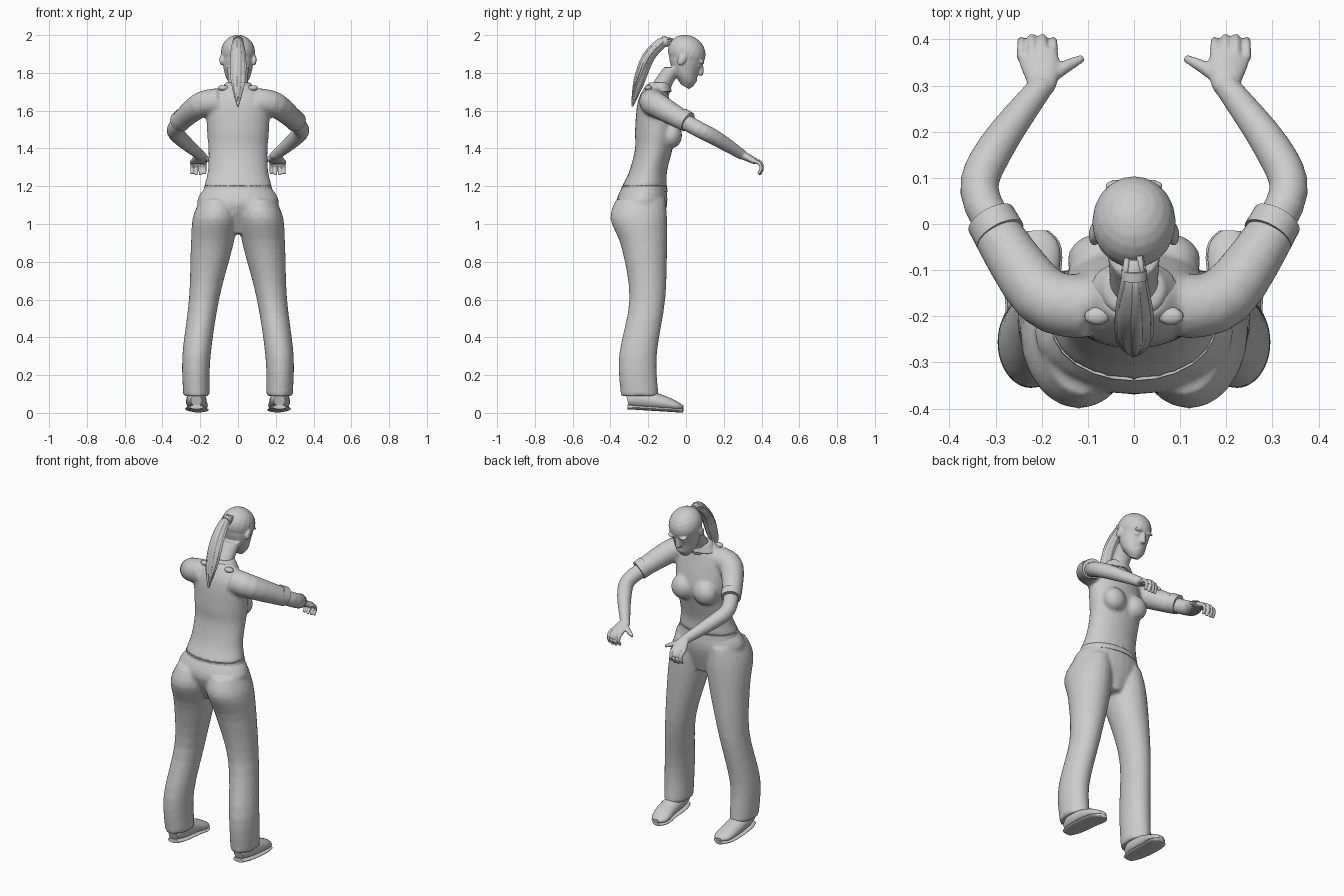
import bpy, bmesh, math
from mathutils import Vector, Matrix

cube = bpy.data.objects.get("Cube")
if cube:
    bpy.data.objects.remove(cube, do_unlink=True)

grey = bpy.data.materials.new("light grey")
grey.use_nodes = True
tone = (0.6, 0.6, 0.6, 1)
grey.diffuse_color = tone
grey.node_tree.nodes["Principled BSDF"].inputs["Base Color"].default_value = tone

RIGHT, AHEAD, UP = Matrix.Identity(3)
SIDES = {1: "left", -1: "right"}


def spline(rows, steps=4):
    """Smooth in-between rows of x, y, z, half width and half depth."""
    # A row without a depth is round
    rows = [Vector((*row, row[-1])[:5]) for row in rows]
    result = []
    for i, (start, end) in enumerate(zip(rows, rows[1:])):
        leave = (end - rows[max(i - 1, 0)]) / 2
        arrive = (rows[min(i + 2, len(rows) - 1)] - start) / 2
        for step in range(steps):
            t = step / steps
            ease = t * t * (3 - 2 * t)
            bend = leave * (t * (1 - t) ** 2) - arrive * (t * t * (1 - t))
            result.append(start.lerp(end, ease) + bend)
    return result + [rows[-1]]


def loft(bm, rows, side=1, level=False, matrix=Matrix(), segments=24):
    """Skin oval rings along a path; level rings stay horizontal."""
    rows = spline(rows)
    rings = []
    for i, row in enumerate(rows):
        centre = Vector(row[:3])
        across, through = RIGHT, AHEAD
        if not level:
            following, previous = rows[min(i + 1, len(rows) - 1)], rows[max(i - 1, 0)]
            travel = Vector((following - previous)[:3]).normalized()
            flat = travel.cross(UP)
            across = flat.normalized() if flat.length > 0.05 else RIGHT
            through = across.cross(travel)
        ring = []
        for k in range(segments):
            angle = math.tau * k / segments
            point = centre + across * row[3] * math.cos(angle) + through * row[4] * math.sin(angle)
            point.x *= side
            ring.append(bm.verts.new(matrix @ point))
        rings.append(ring)
    for lower, upper in zip(rings, rings[1:]):
        for k in range(segments):
            bm.faces.new((lower[k - 1], lower[k], upper[k], upper[k - 1]))
    bm.faces.new(rings[0])
    bm.faces.new(rings[-1])


def ball(bm, centre, radii, matrix=Matrix()):
    place = matrix @ Matrix.Translation(centre) @ Matrix.Diagonal((*radii, 1))
    bmesh.ops.create_uvsphere(bm, u_segments=20, v_segments=12, radius=1, matrix=place)


def finish(bm, name, voxel=0, relax=4):
    """Make the object; a voxel size melts its overlapping pieces together."""
    bmesh.ops.recalc_face_normals(bm, faces=bm.faces)
    mesh = bpy.data.meshes.new(name)
    bm.to_mesh(mesh)
    bm.free()
    mesh.materials.append(grey)
    part = bpy.data.objects.new(name, mesh)
    bpy.context.collection.objects.link(part)
    bpy.ops.object.select_all(action="DESELECT")
    part.select_set(True)
    bpy.context.view_layer.objects.active = part
    if voxel:
        melt = part.modifiers.new("melt", "REMESH")
        melt.mode = "VOXEL"
        melt.voxel_size = voxel
        melt.use_smooth_shade = True
        soften = part.modifiers.new("soften", "SMOOTH")
        soften.iterations = relax
    else:
        bpy.ops.object.shade_smooth_by_angle(angle=math.radians(45))


# Shirt: trunk, bust and short sleeves
bm = bmesh.new()
loft(bm, [(0, -.22, 1.2, .18, .12), (0, -.2, 1.28, .16, .1), (0, -.17, 1.4, .157, .1),
          (0, -.16, 1.5, .165, .11), (0, -.17, 1.65, .16, .085),
          (0, -.16, 1.74, .07, .05)], level=True)
for side in SIDES:
    ball(bm, (side * .075, -.08, 1.47), (.07, .06, .07))
    loft(bm, [(.1, -.18, 1.65, .07), (.2, -.155, 1.63, .067), (.31, 0, 1.54, .052)], side)
finish(bm, "shirt", voxel=.01, relax=6)

# Collar with two folded points behind
bm = bmesh.new()
loft(bm, [(0, -.15, 1.7, .1, .075), (0, -.14, 1.75, .065, .055)], level=True)
for side in SIDES:
    ball(bm, (side * .08, -.2, 1.72), (.03, .02, .015))
finish(bm, "collar", voxel=.007, relax=2)

# Trousers: hips and two legs
bm = bmesh.new()
loft(bm, [(0, -.22, 1.2, .17, .115), (0, -.235, 1.1, .215, .135),
          (0, -.22, .95, .08, .08)], level=True)
for side in SIDES:
    loft(bm, [(.11, -.24, 1.13, .09, .13), (.12, -.25, 1.03, .12, .15),
              (.14, -.22, .87, .11, .12), (.18, -.205, .6, .08, .095),
              (.22, -.255, .3, .075, .1), (.22, -.245, .09, .07, .1)], side, level=True)
finish(bm, "trousers", voxel=.01)

# Waistband
bm = bmesh.new()
loft(bm, [(0, -.22, 1.17, .185, .122), (0, -.22, 1.2, .178, .12)], level=True)
finish(bm, "waistband")

for side, label in SIDES.items():
    # Sleeve cuff
    bm = bmesh.new()
    loft(bm, [(.29, -.025, 1.56, .056), (.31, .01, 1.54, .055)], side)
    finish(bm, label + "_sleeve_cuff")

    # Shoe, and a thin sole following its outline
    shoe = [(.22, -.31, .065, .03, .03), (.22, -.25, .075, .05, .05),
            (.22, -.13, .055, .055, .04), (.21, -.05, .035, .05, .025),
            (.21, -.015, .03, .02, .01)]
    bm = bmesh.new()
    loft(bm, shoe, side)
    finish(bm, label + "_shoe")
    bm = bmesh.new()
    loft(bm, [(x, y, .012 - y / 16, width + .004, .012) for x, y, z, width, height in shoe], side)
    finish(bm, label + "_shoe_sole")

    # Bare arm, palm and thumb
    bm = bmesh.new()
    loft(bm, [(.28, -.04, 1.56, .042), (.335, .07, 1.5, .042),
              (.3, .165, 1.45, .04), (.2, .3, 1.365, .027)], side)
    loft(bm, [(.2, .29, 1.37, .027, .024), (.2, .33, 1.35, .04, .02),
              (.21, .37, 1.33, .044, .016)], side)
    loft(bm, [(.185, .315, 1.355, .014), (.15, .34, 1.34, .014), (.11, .36, 1.325, .008)], side)
    # Four fingers curling down along an arc
    for finger in range(4):
        x = .175 + finger * .023
        reach = .045 if finger in (1, 2) else .038
        curl = [(x, .36 + reach * math.sin(bend), 1.295 + reach * math.cos(bend), .011 - bend / 800)
                for bend in (0, .8, 1.6, 2.5)]
        loft(bm, curl, side, segments=12)
    finish(bm, label + "_arm", voxel=.005, relax=2)

# Head bowed forward: skull, jaw, neck, nose and lips
bow = Matrix.Translation((0, 0, 1.885)) @ Matrix.Rotation(math.radians(-30), 4, "X")
bm = bmesh.new()
ball(bm, (0, -.008, .022), (.091, .103, .09), bow)
loft(bm, [(0, .075, -.14, .025), (0, .045, -.1, .062, .068), (0, .01, -.04, .08, .09),
          (0, 0, .03, .085, .095)], level=True, matrix=bow)
loft(bm, [(0, -.15, 1.68, .06), (0, -.12, 1.75, .053), (0, -.06, 1.83, .057)], level=True)
loft(bm, [(0, .09, .01, .01), (0, .11, -.036, .016), (0, .1, -.05, .01)], level=True, matrix=bow)
ball(bm, (0, .1, -.083), (.026, .015, .011), bow)
# Brows, eyelids and ears
for side in SIDES:
    ball(bm, (side * .036, .085, .018), (.028, .016, .009), bow)
    ball(bm, (side * .035, .08, -.008), (.017, .013, .008), bow)
    ball(bm, (side * .087, -.012, -.025), (.011, .022, .032), bow)
finish(bm, "head", voxel=.005)

# Ponytail: a thick lock with thin strands over it
tail = [(0, -.08, 1.965, .02, .02), (0, -.125, 1.96, .026, .024), (0, -.2, 1.88, .038, .027),
        (0, -.25, 1.75, .034, .024), (0, -.285, 1.63, .004, .004)]
bm = bmesh.new()
loft(bm, tail)
strands = 9
for strand in range(strands):
    angle = math.tau * strand / strands
    lift = math.sin(strand * 2) / 80
    loft(bm, [(math.cos(angle) * width * .8, y + math.sin(angle) * depth * .8, z + lift,
               width / 3, depth / 3) for x, y, z, width, depth in tail], segments=8)
finish(bm, "ponytail")

# Hair tie at the crown
bm = bmesh.new()
loft(bm, [(0, -.1, 1.968, .028), (0, -.12, 1.963, .029)])
finish(bm, "hair_tie")
